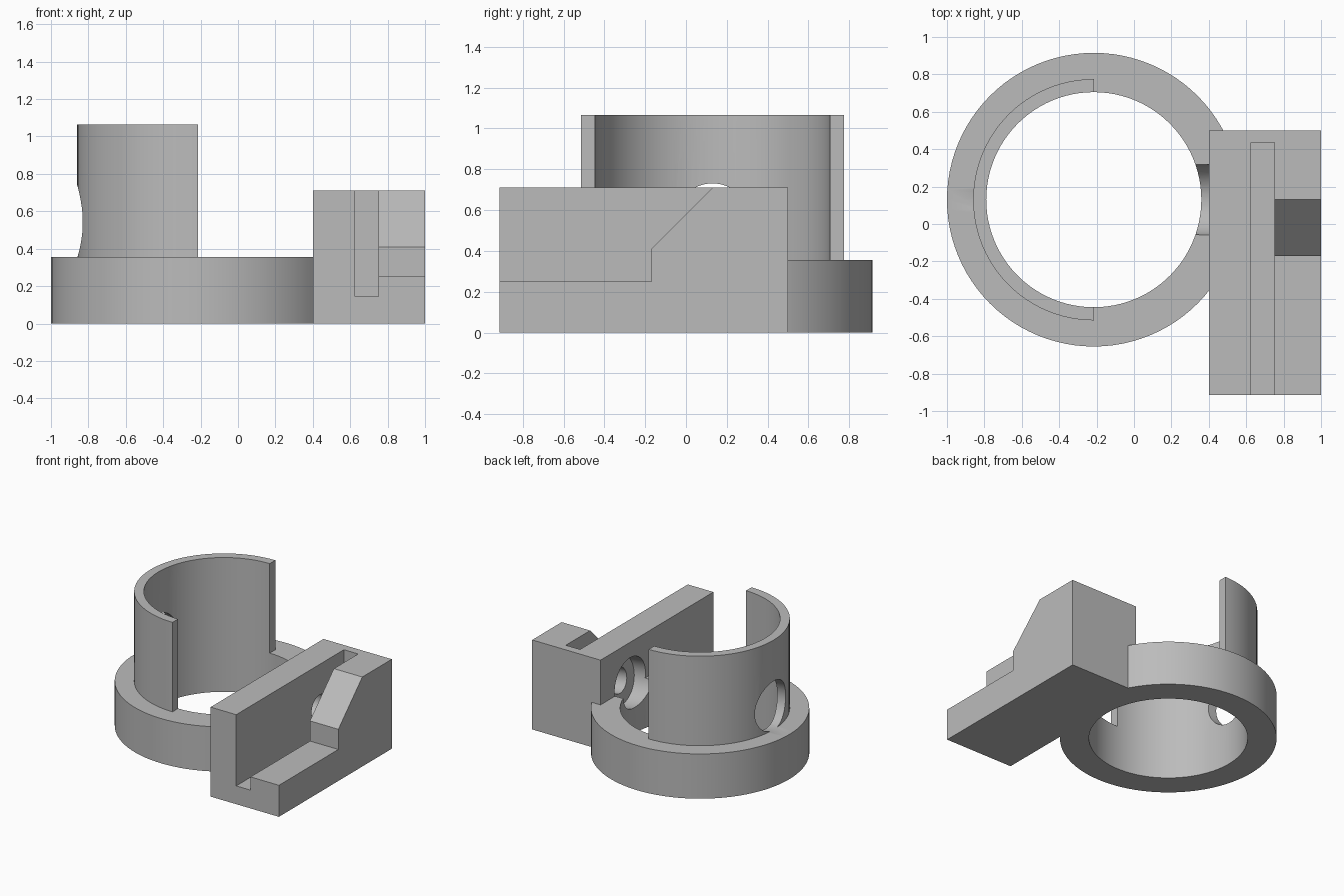
import bpy, bmesh, math
from mathutils import Matrix, Vector

cube = bpy.data.objects.get("Cube")
if cube:
    bpy.data.objects.remove(cube, do_unlink=True)

grey = bpy.data.materials.new("plain grey")
grey.use_nodes = True
COLOUR = (0.5, 0.5, 0.5, 1)
grey.diffuse_color = COLOUR
grey.node_tree.nodes["Principled BSDF"].inputs["Base Color"].default_value = COLOUR

CX, CY = -0.215, 0.13      # bore axis
BORE = 0.575
RING_TOP = 0.355


def finish(name, bm):
    bmesh.ops.recalc_face_normals(bm, faces=bm.faces)
    mesh = bpy.data.meshes.new(name)
    bm.to_mesh(mesh)
    bm.free()
    mesh.materials.append(grey)
    obj = bpy.data.objects.new(name, mesh)
    bpy.context.collection.objects.link(obj)
    return obj


def curved_wall(name, r_out, z0, z1, start, sweep, steps):
    """Rectangular section swept around the bore axis."""
    bm = bmesh.new()
    closed = sweep > 6
    sections = []
    for i in range(steps if closed else steps + 1):
        a = start + sweep * i / steps
        sections.append([bm.verts.new((CX + r * math.cos(a), CY + r * math.sin(a), z))
                         for r, z in ((BORE, z0), (r_out, z0), (r_out, z1), (BORE, z1))])
    pairs = list(zip(sections, sections[1:]))
    if closed:
        pairs.append((sections[-1], sections[0]))
    else:
        bm.faces.new(sections[0])
        bm.faces.new(sections[-1])
    for s, t in pairs:
        for k in range(4):
            n = (k + 1) % 4
            bm.faces.new((s[k], s[n], t[n], t[k]))
    return finish(name, bm)


def prism_x(name, profile, x0, x1):
    """Profile in (y, z) extruded along x."""
    bm = bmesh.new()
    face = bm.faces.new([bm.verts.new((x0, y, z)) for y, z in profile])
    new = bmesh.ops.extrude_face_region(bm, geom=[face])["geom"]
    bmesh.ops.translate(bm, vec=(x1 - x0, 0, 0),
                        verts=[v for v in new if isinstance(v, bmesh.types.BMVert)])
    return finish(name, bm)


def rod(name, radius, start, end):
    """Cylinder between two points."""
    a, b = Vector(start), Vector(end)
    turn = (b - a).to_track_quat('Z', 'Y').to_matrix().to_4x4()
    bm = bmesh.new()
    bmesh.ops.create_cone(bm, cap_ends=True, segments=64, radius1=radius, radius2=radius,
                          depth=(b - a).length,
                          matrix=Matrix.Translation((a + b) / 2) @ turn)
    obj = finish(name, bm)
    obj.hide_render = True
    return obj


def cut(obj, cutter):
    mod = obj.modifiers.new("cut", 'BOOLEAN')
    mod.operation = 'DIFFERENCE'
    mod.solver = 'EXACT'
    mod.object = cutter
    bpy.context.view_layer.objects.active = obj
    bpy.ops.object.modifier_apply(modifier=mod.name)


# Round parts: base ring and half sleeve
base_ring = curved_wall("base_ring", 0.785, 0, RING_TOP, 0, 2 * math.pi, 96)
half_sleeve = curved_wall("half_sleeve", 0.645, RING_TOP, 1.065, math.pi / 2, math.pi, 48)

# Clamp block with its stepped, sloping outer side
FRONT, BACK, TOP = -0.915, 0.5, 0.71
block = prism_x("clamp_block", [(FRONT, 0), (BACK, 0), (BACK, TOP), (FRONT, TOP)], 0.4, 1.0)
cut(base_ring, block)
step = prism_x("step_cutter", [(-1.1, 0.25), (-0.17, 0.25), (-0.17, 0.41),
                               (0.13, TOP), (0.13, 0.9), (-1.1, 0.9)], 0.75, 1.2)
slot = prism_x("slot_cutter", [(-1.1, 0.145), (0.435, 0.145),
                               (0.435, 0.9), (-1.1, 0.9)], 0.625, 0.7505)
cut(block, step)
cut(block, slot)


# Slightly tilted screw hole: wide access bore, then a narrow hole into the slot
def on_axis(x):
    return (x, CY, 0.545 - 0.12 * (x + 0.86))


access = rod("access_cutter", 0.193, on_axis(-1.1), on_axis(0.5))
screw = rod("screw_cutter", 0.1, on_axis(0.45), on_axis(0.69))
for part in (base_ring, half_sleeve, block):
    cut(part, access)
cut(block, screw)

for helper in (step, slot, access, screw):
    bpy.data.objects.remove(helper, do_unlink=True)

# Smooth the round walls, keep the edges crisp
bpy.ops.object.select_all(action='DESELECT')
for part in (base_ring, half_sleeve, block):
    part.select_set(True)
bpy.context.view_layer.objects.active = block
bpy.ops.object.shade_smooth_by_angle(angle=math.radians(30))
